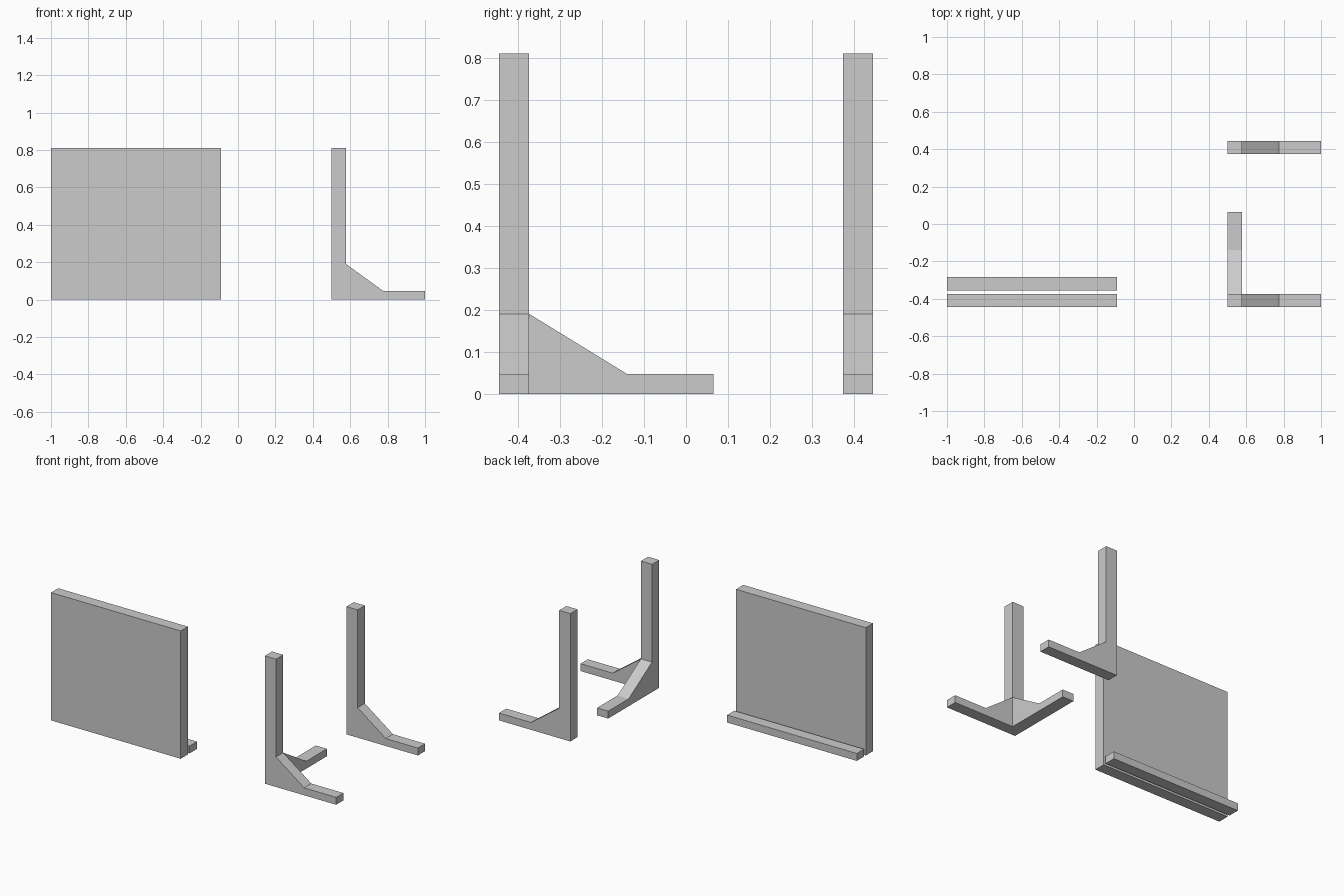
import bpy
import bmesh
from mathutils import Vector

cube = bpy.data.objects.get("Cube")
if cube:
    bpy.data.objects.remove(cube, do_unlink=True)

grey = bpy.data.materials.new("light_grey")
grey.use_nodes = True
colour = (0.6, 0.6, 0.6, 1)
grey.diffuse_color = colour
grey.node_tree.nodes["Principled BSDF"].inputs["Base Color"].default_value = colour


def extrude_profile(name, points, depth):
    """Extrude a flat outline along the depth vector into a solid."""
    bm = bmesh.new()
    face = bm.faces.new([bm.verts.new(p) for p in points])
    result = bmesh.ops.extrude_face_region(bm, geom=[face], use_keep_orig=True)
    verts = [g for g in result["geom"] if isinstance(g, bmesh.types.BMVert)]
    bmesh.ops.translate(bm, verts=verts, vec=Vector(depth))
    bmesh.ops.recalc_face_normals(bm, faces=bm.faces)
    mesh = bpy.data.meshes.new(name)
    bm.to_mesh(mesh)
    bm.free()
    mesh.materials.append(grey)
    obj = bpy.data.objects.new(name, mesh)
    bpy.context.collection.objects.link(obj)
    return obj


HEIGHT, FOOT, BRACE = 0.81, 0.047, 0.19
THICK = 0.072
FRONT, BACK = -0.445, 0.445
LEFT, POST, KNEE, TIP = 0.5, 0.578, 0.775, 1.0


def slab(name, y, height):
    """Long block on the right-hand half of the layout."""
    outline = [(x, y, z) for x, z in
               ((-1, 0), (-0.09, 0), (-0.09, height), (-1, height))]
    return extrude_profile(name, outline, (0, THICK, 0))


# Wall panel and the low rail behind it
slab("wall_panel", FRONT, HEIGHT)
slab("floor_rail", -0.355, FOOT)

# Posts with a braced foot pointing to the left side
bracket = [(LEFT, 0), (TIP, 0), (TIP, FOOT), (KNEE, FOOT),
           (POST, BRACE), (POST, HEIGHT), (LEFT, HEIGHT)]
for name, y in (("corner_post", FRONT), ("end_post", BACK - THICK)):
    extrude_profile(name, [(x, y, z) for x, z in bracket], (0, THICK, 0))

# Second braced foot of the corner post, pointing backwards
start = FRONT + THICK
foot = [(start, 0), (0.065, 0), (0.065, FOOT), (-0.14, FOOT), (start, BRACE)]
extrude_profile("corner_post_back_foot", [(LEFT, y, z) for y, z in foot],
                (POST - LEFT, 0, 0))
